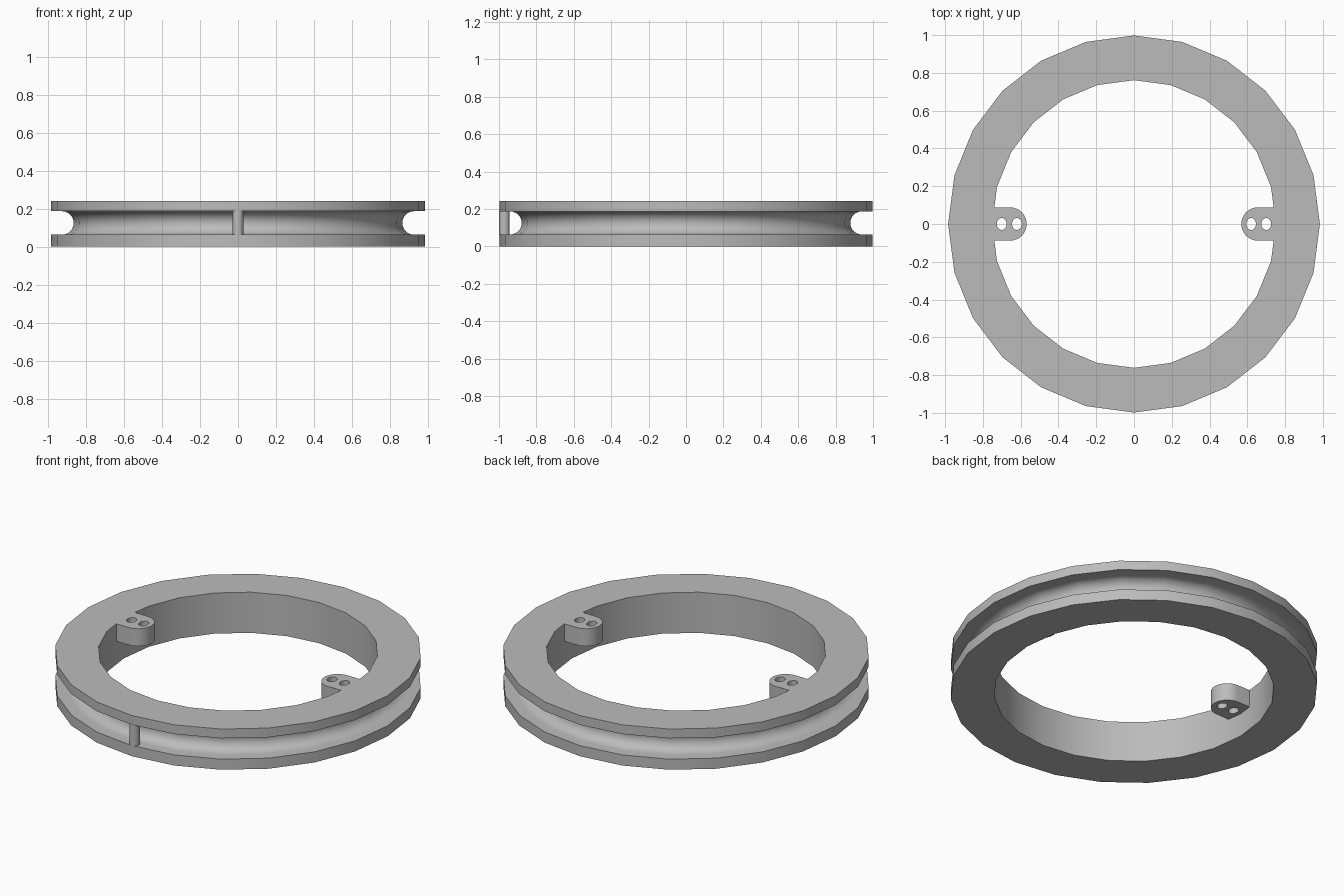
import bpy
import bmesh
from math import sin, cos, pi, radians

cube = bpy.data.objects.get("Cube")
if cube:
    bpy.data.objects.remove(cube, do_unlink=True)

HEIGHT = 0.242
SIDES = 24
RX, RY = 0.984, 0.998        # slightly oval outer radii
INNER = 0.763                # bore, as a fraction of the outer radius

grey = bpy.data.materials.new("plain_grey")
grey.use_nodes = True
grey.diffuse_color = (0.5, 0.5, 0.5, 1)
grey.node_tree.nodes["Principled BSDF"].inputs["Base Color"].default_value = grey.diffuse_color


def select(obj):
    bpy.ops.object.select_all(action='DESELECT')
    obj.select_set(True)
    bpy.context.view_layer.objects.active = obj


def finish(obj):
    """Apply the colour and smooth the shallow edges."""
    obj.data.materials.clear()
    obj.data.materials.append(grey)
    select(obj)
    bpy.ops.object.shade_smooth_by_angle(angle=radians(30))


def arc(cx, cy, rx, ry, start, end, steps):
    angles = [start + (end - start) * i / steps for i in range(steps + 1)]
    return [(cx + rx * cos(a), cy + ry * sin(a)) for a in angles]


# Grooved ring: a closed profile of (radius, height) swept around z
low, high = 0.063, 0.187
groove = arc(0.943, HEIGHT / 2 + 0.004, 0.063, (high - low) / 2, -pi / 2, -3 * pi / 2, 12)
groove = [(r, z - 0.004 + 0.125 - HEIGHT / 2) for r, z in groove]
profile = [(INNER, 0), (1, 0), (1, low), *groove, (1, high), (1, HEIGHT), (INNER, HEIGHT)]

bm = bmesh.new()
loops = []
for i in range(SIDES):
    a = 2 * pi * i / SIDES
    loops.append([bm.verts.new((r * RX * cos(a), r * RY * sin(a), z)) for r, z in profile])
count = len(profile)
for i in range(SIDES):
    here, there = loops[i], loops[(i + 1) % SIDES]
    for j in range(count):
        k = (j + 1) % count
        bm.faces.new((here[j], there[j], there[k], here[k]))
bmesh.ops.recalc_face_normals(bm, faces=bm.faces)
mesh = bpy.data.meshes.new("grooved_ring")
bm.to_mesh(mesh)
bm.free()
ring = bpy.data.objects.new("grooved_ring", mesh)
bpy.context.collection.objects.link(ring)
finish(ring)

# Post bridging the groove at the front
bpy.ops.mesh.primitive_cylinder_add(vertices=24, radius=0.028, depth=high - low + 0.01,
                                    location=(0, -0.971, (low + high) / 2))
post = bpy.context.object
post.name = "groove_post"
finish(post)

# Inner lugs: rounded outline ending on the bore wall, with two through holes
half = 0.088
wall = INNER * RX
outline = arc(0.656, 0, half, half, pi / 2, 3 * pi / 2, 16)
outline += [(wall - 0.011, -half), (wall, 0), (wall - 0.011, half)]
holes = [arc(x, 0, 0.026, 0.032, 0, 2 * pi, 16)[:-1] for x in (0.62, 0.70)]

thickness = 0.104
curve = bpy.data.curves.new("inner_lugs", 'CURVE')
curve.dimensions = '2D'
curve.fill_mode = 'BOTH'
curve.extrude = thickness / 2
for points in [outline, *holes]:
    spline = curve.splines.new('POLY')
    spline.points.add(len(points) - 1)
    for point, (x, y) in zip(spline.points, points):
        point.co = (x, y, 0, 1)
    spline.use_cyclic_u = True
lugs = bpy.data.objects.new("inner_lugs", curve)
lugs.location.z = HEIGHT - thickness / 2
bpy.context.collection.objects.link(lugs)
select(lugs)
bpy.ops.object.convert(target='MESH')
lugs = bpy.context.object

# Weld the converted outline, then mirror it to the other side
bm = bmesh.new()
bm.from_mesh(lugs.data)
bmesh.ops.remove_doubles(bm, verts=bm.verts, dist=0.0005)
bmesh.ops.recalc_face_normals(bm, faces=bm.faces)
bm.to_mesh(lugs.data)
bm.free()
finish(lugs)
mirror = lugs.modifiers.new("both_sides", 'MIRROR')
mirror.use_axis[0] = True
mirror.use_mirror_merge = False
